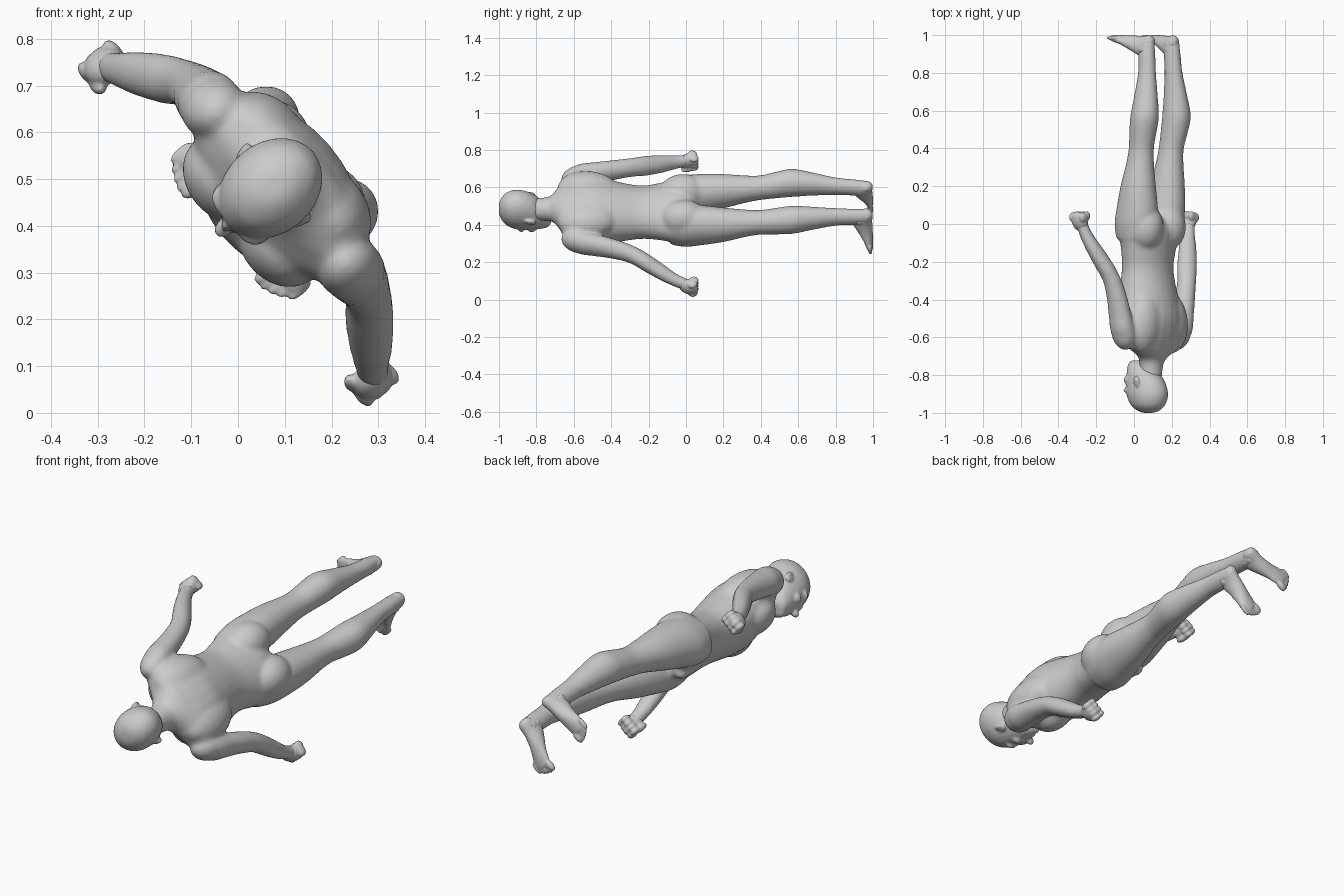
import bpy, bmesh, math
from mathutils import Vector, Matrix

# Body frame: u = sideways, y = head(-) to feet(+), b = towards the back
ROLL = Matrix(((0.65, 0, 0.76, 0.076), (0, 1, 0, 0), (-0.76, 0, 0.65, 0.47), (0, 0, 0, 1)))


def spline(rows, steps=4):
    out = []
    for i in range(len(rows) - 1):
        p = [Vector(rows[min(max(k, 0), len(rows) - 1)]) for k in (i - 1, i, i + 1, i + 2)]
        for s in range(steps):
            t = s / steps
            out.append(0.5 * (2 * p[1] + (p[2] - p[0]) * t
                              + (2 * p[0] - 5 * p[1] + 4 * p[2] - p[3]) * t * t
                              + (3 * p[1] - p[0] - 3 * p[2] + p[3]) * t ** 3))
    return out + [Vector(rows[-1])]


def loft(bm, rows, side=1, along_b=False, n=28):
    """rows: (station, u, other axis, half width u, half width other)"""
    rings = []
    for s, u, o, a, c in spline(rows):
        ring = []
        for k in range(n):
            t = 2 * math.pi * k / n
            pu, po = side * (u + a * math.cos(t)), o + c * math.sin(t)
            ring.append(bm.verts.new((pu, po, s) if along_b else (pu, s, po)))
        rings.append(ring)
    for r, q in zip(rings, rings[1:]):
        for k in range(n):
            bm.faces.new((r[k], r[(k + 1) % n], q[(k + 1) % n], q[k]))
    bm.faces.new(rings[0])
    bm.faces.new(rings[-1])


def blob(bm, centre, radii, side=1, tilt=0):
    c = Vector((centre[0] * side, centre[1], centre[2]))
    m = (Matrix.Translation(c) @ Matrix.Rotation(tilt * side, 4, 'Z')
         @ Matrix.Diagonal((*radii, 1)))
    bmesh.ops.create_uvsphere(bm, u_segments=20, v_segments=12, radius=1, matrix=m)


def finish(bm, name, voxel, smooth, shift=(0, 0, 0)):
    bmesh.ops.translate(bm, vec=shift, verts=bm.verts)
    bmesh.ops.transform(bm, matrix=ROLL, verts=bm.verts)
    bmesh.ops.recalc_face_normals(bm, faces=bm.faces)
    me = bpy.data.meshes.new(name)
    bm.to_mesh(me)
    bm.free()
    ob = bpy.data.objects.new(name, me)
    bpy.context.collection.objects.link(ob)
    r = ob.modifiers.new("fuse", 'REMESH')
    r.mode = 'VOXEL'
    r.voxel_size = voxel
    r.use_smooth_shade = True
    s = ob.modifiers.new("soften", 'SMOOTH')
    s.iterations = smooth
    s.factor = 0.5


# Torso with neck
body = bmesh.new()
loft(body, [(-.82, 0, .015, .06, .06), (-.74, 0, .022, .066, .062), (-.705, 0, .032, .09, .07),
            (-.675, 0, .038, .145, .08), (-.645, 0, .036, .205, .092), (-.59, 0, .025, .245, .12),
            (-.5, 0, .012, .218, .146), (-.4, 0, 0, .185, .143), (-.25, 0, -.005, .158, .12),
            (-.15, 0, 0, .172, .118), (-.05, 0, .005, .195, .125), (.02, 0, 0, .18, .11),
            (.06, 0, -.01, .09, .07)])

for side in (-1, 1):
    # Chest, shoulder blades, shoulders and buttocks
    blob(body, (.09, -.5, -.058), (.105, .11, .083), side)
    blob(body, (.1, -.52, .055), (.115, .17, .092), side, .15)
    blob(body, (.225, -.57, .02), (.062, .1, .07), side, -.25)
    blob(body, (.09, -.015, .045), (.1, .13, .11), side)
    # Arm
    loft(body, [(-.62, .215, .022, .045, .05), (-.57, .233, .022, .06, .068),
                (-.48, .254, .02, .056, .064), (-.39, .276, .018, .053, .056),
                (-.3, .303, .008, .051, .05), (-.22, .337, -.018, .055, .051),
                (-.13, .38, -.052, .05, .045), (-.05, .417, -.08, .037, .036),
                (.01, .437, -.092, .032, .032)], side)
    # Leg
    loft(body, [(-.08, .1, 0, .092, .113), (0, .105, .005, .103, .123), (.08, .11, .017, .1, .117),
                (.2, .118, .03, .088, .098), (.32, .12, .045, .071, .076),
                (.4, .122, .055, .064, .069), (.48, .127, .07, .069, .074),
                (.57, .13, .085, .073, .078), (.68, .12, .086, .059, .065),
                (.8, .108, .083, .045, .05), (.9, .103, .078, .041, .047),
                (.97, .1, .075, .038, .043)], side)
    blob(body, (.118, .39, .015), (.035, .05, .032), side)
blob(body, (0, .02, -.085), (.03, .045, .04))
finish(body, "body", .008, 14)

# Head, nose, brow, cheeks and chin
head = bmesh.new()
loft(head, [(-1, 0, .01, .02, .025), (-.99, 0, .01, .048, .058), (-.96, 0, .008, .08, .096),
            (-.91, 0, .004, .096, .118), (-.86, 0, -.004, .095, .117), (-.81, 0, -.018, .086, .102),
            (-.77, 0, -.038, .073, .078), (-.738, 0, -.058, .055, .052), (-.722, 0, -.06, .032, .032)])
blob(head, (0, -.815, -.126), (.019, .018, .026))
blob(head, (0, -.845, -.115), (.012, .045, .019))
blob(head, (0, -.78, -.1), (.034, .017, .024))
blob(head, (0, -.742, -.092), (.03, .02, .024))
for side in (-1, 1):
    blob(head, (.036, -.88, -.085), (.042, .018, .032), side)
    blob(head, (.05, -.825, -.08), (.03, .025, .03), side)
    # Ear
    blob(head, (.091, -.835, .006), (.012, .034, .021), side, -.2)
    blob(head, (.098, -.842, .018), (.009, .027, .013), side, -.25)
finish(head, "head", .006, 5, (-.012, 0, 0))

for side, word in ((-1, "upper"), (1, "lower")):
    # Foot with toes
    foot = bmesh.new()
    loft(foot, [(.118, .096, .962, .014, .018), (.098, .098, .96, .034, .038),
                (.05, .107, .942, .038, .054), (0, .12, .955, .041, .043),
                (-.05, .139, .972, .046, .028), (-.085, .15, .98, .049, .021),
                (-.108, .154, .984, .042, .016)], side, True)
    for i, tip in enumerate((-.122, -.122, -.116, -.106, -.092)):
        w = .017 if i == 0 else .0115
        blob(foot, (.12 + .0185 * i, .986, tip), (w, w * .95, .032), side)
    for v in (.07, .137):
        blob(foot, (v, .925, .07), (.009, .02, .016), side)
    finish(foot, word + "_foot", .005, 5)

    # Closed hand
    hand = bmesh.new()
    blob(hand, (.448, .02, -.105), (.036, .055, .046), side, -.4)
    for i in range(4):
        b = -.141 + .024 * i
        blob(hand, (.46, .048 - .003 * abs(i - 1), b), (.028, .027, .016), side, -.5)
        blob(hand, (.434, .05, b), (.023, .026, .015), side)
    blob(hand, (.425, .022, -.142), (.018, .042, .017), side, -.3)
    finish(hand, word + "_hand", .005, 6, (-.006 * side, -.008, .006))
